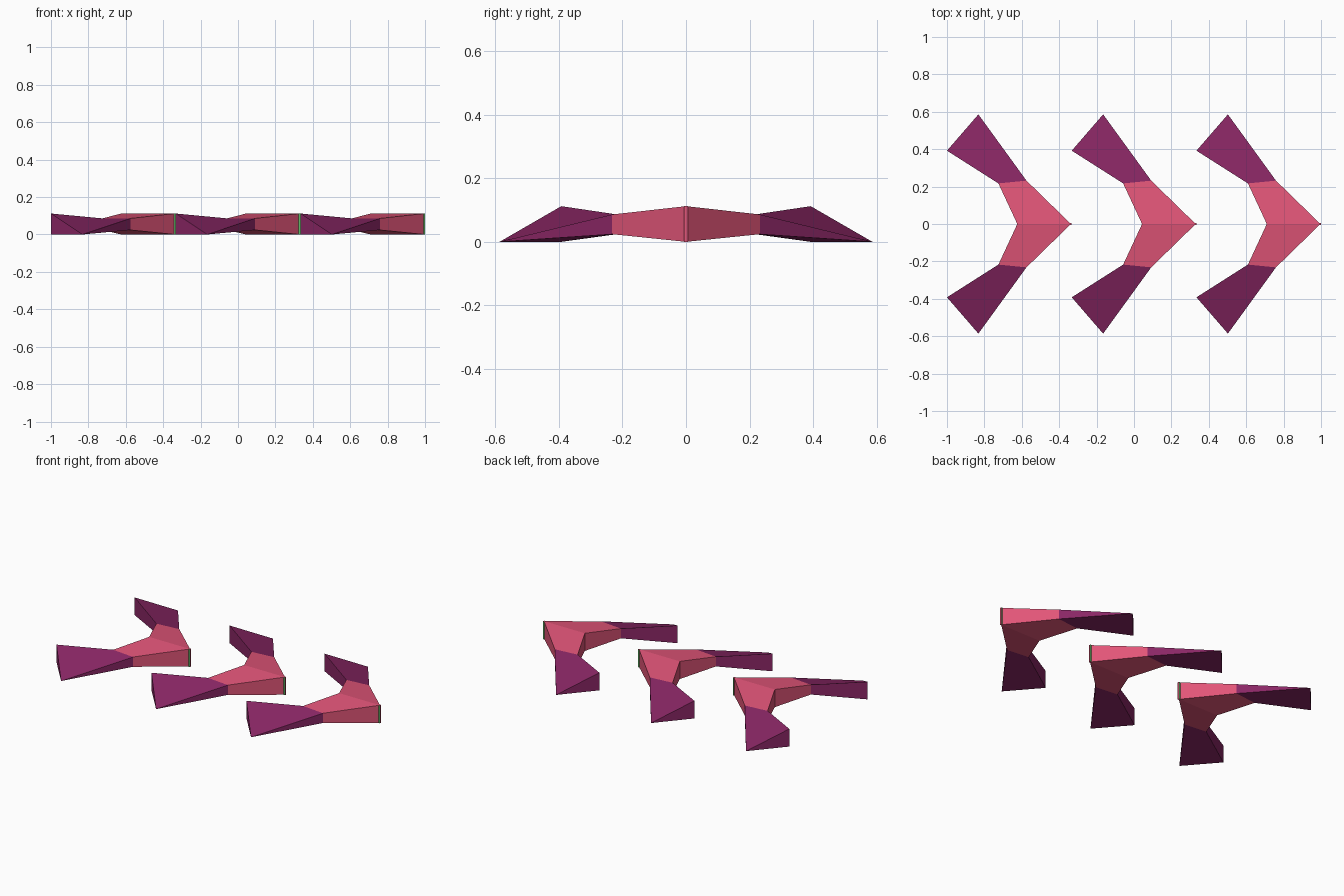
import bpy, bmesh

if "Cube" in bpy.data.objects:
    bpy.data.objects.remove(bpy.data.objects["Cube"])


def material(name, rgb):
    m = bpy.data.materials.new(name)
    m.diffuse_color = (*rgb, 1)
    m.use_nodes = True
    m.node_tree.nodes["Principled BSDF"].inputs["Base Color"].default_value = m.diffuse_color
    return m


pink = material("rose pink", (0.76, 0.092, 0.19))
purple = material("plum purple", (0.255, 0.02, 0.13))
green = material("leaf green", (0.12, 0.5, 0.14))

SPACING = 0.667
H = 0.112

# cross-sections of one half, as plan points plus heights:
# (inner xy, outer xy, inner bottom, inner top, outer bottom, outer top)
SECTIONS = [
    ((-0.624, 0.0), (-0.337, 0.0), 0.0, H, 0.0, H),              # nose
    ((-0.725, 0.217), (-0.575, 0.232), 0.024, 0.086, 0.024, 0.086),  # waist
    ((-1.0, 0.392), (-0.832, 0.586), 0.0, H, 0.0, 0.0),          # wing tip
]


def chevron_mesh():
    bm = bmesh.new()
    rings = []
    for side in (1, -1):
        rings = []
        for (ix, iy), (ox, oy), ib, it, ob, ot in SECTIONS:
            pts = [(ix, iy * side, it), (ox, oy * side, ot),
                   (ox, oy * side, ob), (ix, iy * side, ib)]
            if ot == ob:                      # outer edge tapers to a point
                v = [bm.verts.new(p) for p in (pts[0], pts[1], pts[3])]
                rings.append([v[0], v[1], v[1], v[2]])
            else:
                rings.append([bm.verts.new(p) for p in pts])
        # skin between sections: pink centre, purple wings
        for s in range(2):
            a, b = rings[s], rings[s + 1]
            for i in range(4):
                j = (i + 1) % 4
                loop = list(dict.fromkeys([a[i], a[j], b[j], b[i]]))
                bm.faces.new(loop).material_index = s
        # triangular wing end
        end = list(dict.fromkeys(rings[2]))
        bm.faces.new(end).material_index = 1
    bmesh.ops.remove_doubles(bm, verts=bm.verts, dist=1e-4)
    bmesh.ops.recalc_face_normals(bm, faces=bm.faces)
    me = bpy.data.meshes.new("chevron")
    bm.to_mesh(me)
    bm.free()
    me.materials.append(pink)
    me.materials.append(purple)
    return me


def nose_strip_mesh():
    bm = bmesh.new()
    bmesh.ops.create_cube(bm, size=1)
    bmesh.ops.scale(bm, vec=(0.01, 0.012, H), verts=bm.verts)
    bmesh.ops.translate(bm, vec=(-0.338, 0, H / 2), verts=bm.verts)
    bm.normal_update()
    for f in bm.faces:                        # only the cheeks are green
        f.material_index = 1 if abs(f.normal.y) > 0.9 else 0
    me = bpy.data.meshes.new("nose_strip")
    bm.to_mesh(me)
    bm.free()
    me.materials.append(pink)
    me.materials.append(green)
    return me


# three identical arrows in a row
for name, mesh in (("chevron", chevron_mesh()), ("nose_strip", nose_strip_mesh())):
    for k in range(3):
        ob = bpy.data.objects.new(f"{name}_{k + 1}", mesh)
        ob.location.x = k * SPACING
        bpy.context.collection.objects.link(ob)
